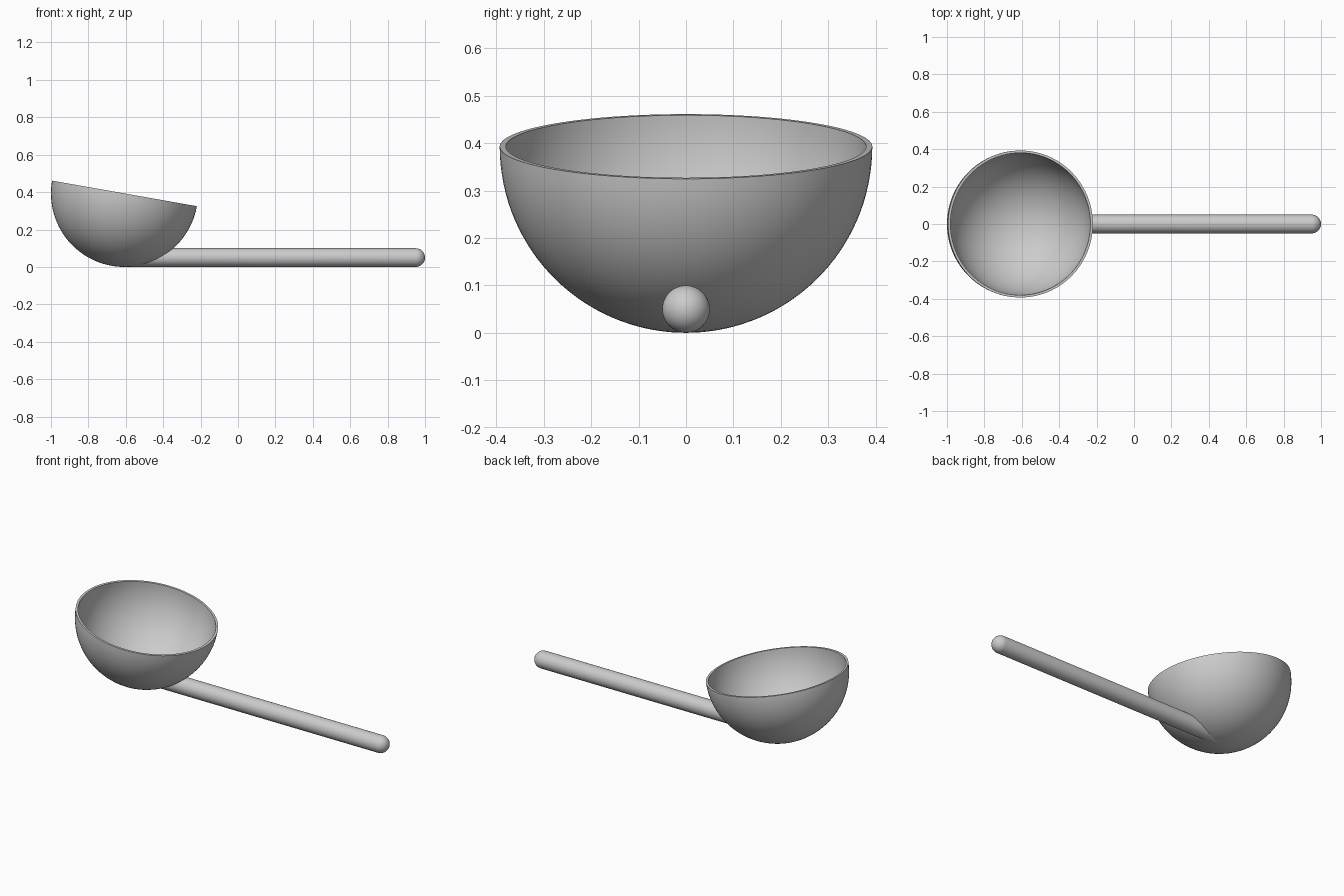
import bpy
import bmesh
from math import sin, cos, pi, radians, sqrt
from mathutils import Matrix, Vector

cube = bpy.data.objects.get("Cube")
if cube:
    bpy.data.objects.remove(cube, do_unlink=True)

BOWL_R = 0.393
WALL = 0.013
HANDLE_R = 0.05
CENTRE = Vector((BOWL_R - 1, 0, BOWL_R))
TILT = radians(10)

grey = bpy.data.materials.new("plain grey")
grey.use_nodes = True
colour = (0.6, 0.6, 0.6, 1)
grey.diffuse_color = colour
grey.node_tree.nodes["Principled BSDF"].inputs["Base Color"].default_value = colour


def arc(radius, start, end, steps, height=0):
    """Points (distance from axis, height) along a circular arc."""
    angles = [start + (end - start) * i / steps for i in range(steps + 1)]
    return [(radius * cos(a), height + radius * sin(a)) for a in angles]


def revolve(profile, segments, matrix):
    """Spin a profile round z and place the result."""
    bm = bmesh.new()
    verts = [bm.verts.new((r, 0, z)) for r, z in profile]
    edges = [bm.edges.new(pair) for pair in zip(verts, verts[1:])]
    bmesh.ops.spin(bm, geom=verts + edges, axis=(0, 0, 1), cent=(0, 0, 0),
                   angle=2 * pi, steps=segments)
    bmesh.ops.remove_doubles(bm, verts=bm.verts, dist=1e-5)
    bmesh.ops.recalc_face_normals(bm, faces=bm.faces)
    bm.transform(matrix)
    return bm


def finish(bm, name):
    mesh = bpy.data.meshes.new(name)
    bm.to_mesh(mesh)
    bm.free()
    mesh.materials.append(grey)
    obj = bpy.data.objects.new(name, mesh)
    bpy.context.collection.objects.link(obj)
    bpy.ops.object.select_all(action='DESELECT')
    obj.select_set(True)
    bpy.context.view_layer.objects.active = obj
    bpy.ops.object.shade_smooth_by_angle(angle=radians(35))


# Bowl: hollow half sphere with a flat rim, tipped towards the handle
shell = arc(BOWL_R, -pi / 2, 0, 32) + arc(BOWL_R - WALL, 0, -pi / 2, 32)
finish(revolve(shell, 96, Matrix.Translation(CENTRE) @ Matrix.Rotation(TILT, 4, 'Y')), "bowl")

# Handle: round rod with a domed tip, lying level along x
rod = [(HANDLE_R, CENTRE.x)] + arc(HANDLE_R, 0, pi / 2, 12, 1 - HANDLE_R)
lay_down = Matrix.Translation((0, 0, HANDLE_R)) @ Matrix.Rotation(pi / 2, 4, 'Y')
bm = revolve(rod, 64, lay_down)

# Fit the open end of the rod into the thickness of the bowl wall
for v in bm.verts:
    if v.is_boundary:
        reach = (BOWL_R - WALL / 2) ** 2 - v.co.y ** 2 - (v.co.z - CENTRE.z) ** 2
        v.co.x = CENTRE.x + sqrt(max(reach, 0))
finish(bm, "handle")
